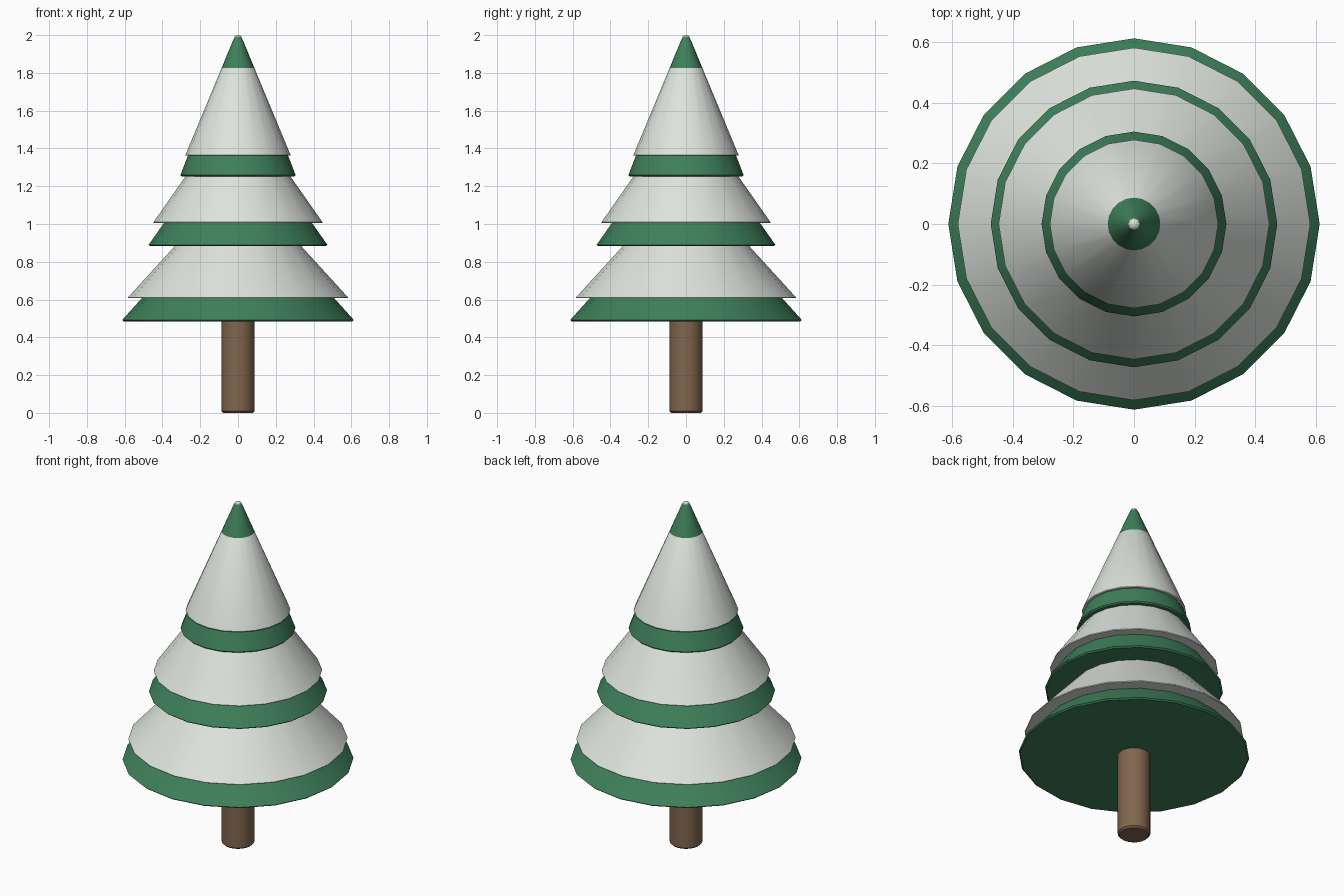
import bpy
import bmesh
import math

if "Cube" in bpy.data.objects:
    bpy.data.objects.remove(bpy.data.objects["Cube"])

SIDES = 20


def material(name, colour):
    m = bpy.data.materials.new(name)
    m.diffuse_color = (*colour, 1.0)
    m.use_nodes = True
    m.node_tree.nodes["Principled BSDF"].inputs["Base Color"].default_value = m.diffuse_color
    return m


green = material("pine_green", (0.048, 0.216, 0.102))
snow = material("snow_white", (0.73, 0.77, 0.72))
brown = material("bark_brown", (0.223, 0.133, 0.076))


def lathe(name, profile, mat):
    """Closed solid of revolution from (radius, height) points, bottom to top."""
    bm = bmesh.new()
    rings = []
    for r, z in profile:
        rings.append([bm.verts.new((r * math.cos(math.tau * i / SIDES),
                                    r * math.sin(math.tau * i / SIDES), z))
                      for i in range(SIDES)])
    for a, b in zip(rings, rings[1:]):
        for i in range(SIDES):
            j = (i + 1) % SIDES
            bm.faces.new((a[i], a[j], b[j], b[i]))
    bm.faces.new(rings[0][::-1])
    bm.faces.new(rings[-1])
    me = bpy.data.meshes.new(name)
    bm.to_mesh(me)
    bm.free()
    me.materials.append(mat)
    ob = bpy.data.objects.new(name, me)
    bpy.context.collection.objects.link(ob)
    bpy.ops.object.select_all(action='DESELECT')
    ob.select_set(True)
    bpy.context.view_layer.objects.active = ob
    bpy.ops.object.shade_smooth_by_angle(angle=math.radians(30))
    return ob


# Trunk with softened bottom edge
lathe("trunk", [(0.078, 0.0), (0.087, 0.009), (0.087, 0.52)], brown)

# Green branch tiers with softened rims
lathe("lower_branches", [(0.605, 0.485), (0.613, 0.492), (0.505, 0.612), (0.24, 0.90)], green)
lathe("middle_branches", [(0.465, 0.883), (0.473, 0.89), (0.39, 1.008), (0.21, 1.265)], green)
lathe("top_branches", [(0.298, 1.252), (0.305, 1.259), (0.087, 1.825),
                       (0.024, 1.978), (0.017, 1.99)], green)

# Snow layers resting on each tier
lathe("lower_snow", [(0.581, 0.608), (0.582, 0.612), (0.31, 0.91)], snow)
lathe("middle_snow", [(0.446, 1.006), (0.447, 1.01), (0.265, 1.27)], snow)
lathe("top_snow", [(0.277, 1.362), (0.278, 1.366), (0.087, 1.825), (0.07, 1.84)], snow)

# Small snowy point at the very top
lathe("snow_tip", [(0.019, 1.985), (0.018, 1.991), (0.012, 1.997), (0.005, 2.0)], snow)
